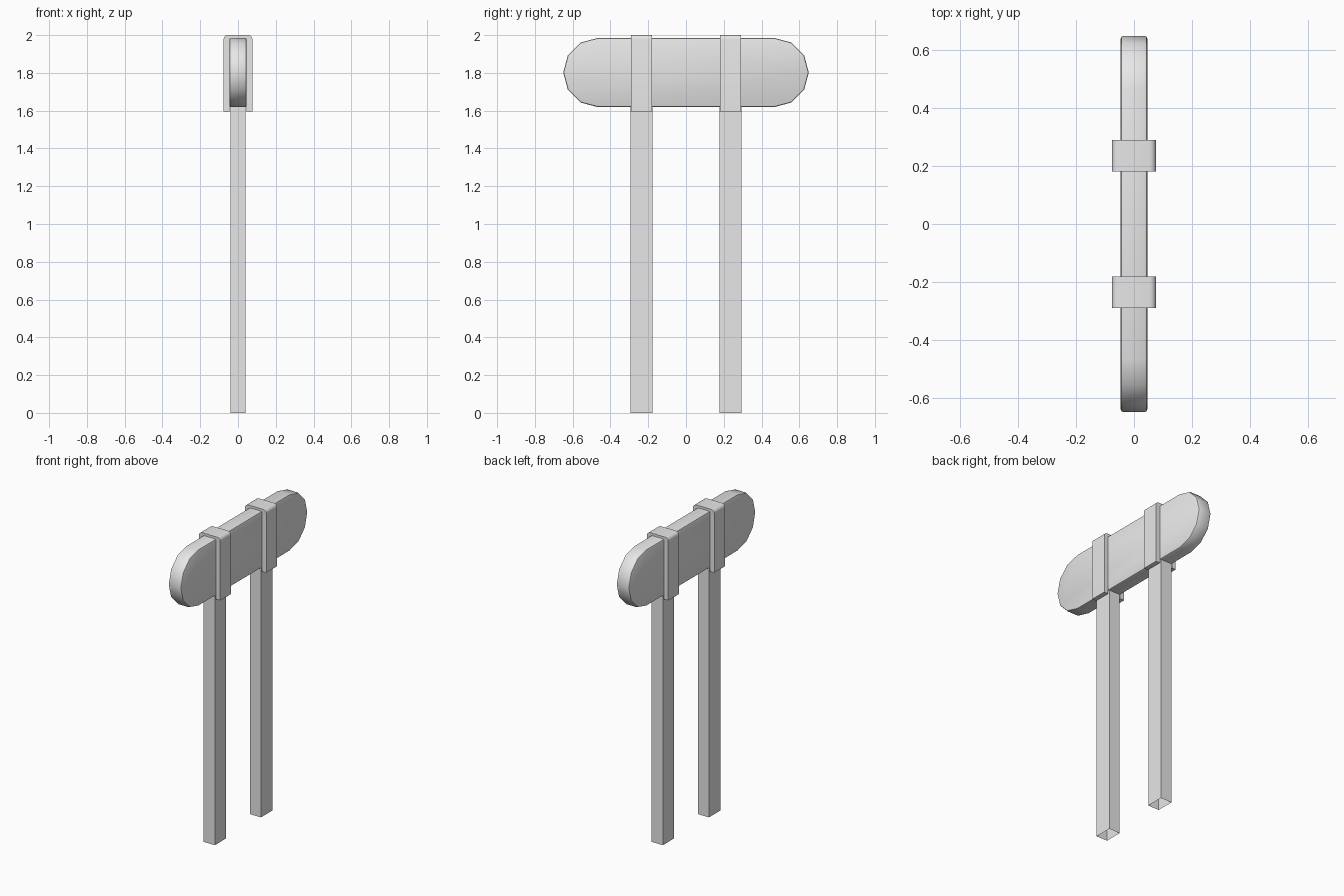
import bpy, bmesh
from math import sin, cos, pi, radians
from mathutils import Vector

cube = bpy.data.objects.get("Cube")
if cube:
    bpy.data.objects.remove(cube, do_unlink=True)

GREY = (0.8, 0.8, 0.8, 1)
grey = bpy.data.materials.new("plain_grey")
grey.use_nodes = True
grey.diffuse_color = GREY
grey.node_tree.nodes["Principled BSDF"].inputs["Base Color"].default_value = GREY


def arc(cx, cz, r, start, end, steps):
    """Points on a circular arc, angles in degrees."""
    angles = [radians(start + (end - start) * i / steps) for i in range(steps + 1)]
    return [(cx + r * cos(a), cz + r * sin(a)) for a in angles]


def prism(name, outline, direction, bevel=0.0, open_start=False):
    """Extrude a closed outline of 3D points along a direction."""
    bm = bmesh.new()
    start = [bm.verts.new(p) for p in outline]
    end = [bm.verts.new(Vector(p) + Vector(direction)) for p in outline]
    caps = [bm.faces.new(end)]
    if not open_start:
        caps.append(bm.faces.new(start[::-1]))
    n = len(start)
    for i in range(n):
        j = (i + 1) % n
        bm.faces.new((start[i], start[j], end[j], end[i]))
    bmesh.ops.recalc_face_normals(bm, faces=bm.faces)
    if bevel:
        rim = {e for f in caps for e in f.edges}
        bmesh.ops.bevel(bm, geom=list(rim), offset=bevel, segments=2,
                        profile=0.5, affect='EDGES')
    mesh = bpy.data.meshes.new(name)
    bm.to_mesh(mesh)
    bm.free()
    mesh.materials.append(grey)
    obj = bpy.data.objects.new(name, mesh)
    bpy.context.collection.objects.link(obj)
    bpy.ops.object.select_all(action='DESELECT')
    obj.select_set(True)
    bpy.context.view_layer.objects.active = obj
    bpy.ops.object.shade_smooth_by_angle(angle=radians(40))
    return obj


# Long padded bar with rounded ends
HALF_X, MID_Z, RADIUS, END_Y = 0.046, 1.802, 0.183, 0.467
capsule = (arc(END_Y, MID_Z, RADIUS, -90, 90, 6)
           + arc(-END_Y, MID_Z, RADIUS, 90, 270, 6))
prism("bar", [(-HALF_X, y, z) for y, z in capsule], (2 * HALF_X, 0, 0), bevel=0.009)

# Saddle strap outline: an upside-down U with rounded outer corners
OUT, LOW, CORNER = 0.076, 1.595, 0.022
strap = [(OUT, LOW)]
strap += arc(OUT - CORNER, 2 - CORNER, CORNER, 0, 90, 4)
strap += arc(CORNER - OUT, 2 - CORNER, CORNER, 90, 180, 4)
strap += [(-OUT, LOW), (-HALF_X, LOW), (-HALF_X, 1.983), (HALF_X, 1.983), (HALF_X, LOW)]

# Two posts, open underneath, each with its strap over the bar
for label, y in (("front", -0.236), ("back", 0.236)):
    prism(label + "_strap", [(x, y - 0.055, z) for x, z in strap], (0, 0.11, 0))
    post = [(sx * 0.04, y + sy * 0.058, 0)
            for sx, sy in ((-1, -1), (1, -1), (1, 1), (-1, 1))]
    prism(label + "_post", post, (0, 0, 1.64), open_start=True)
